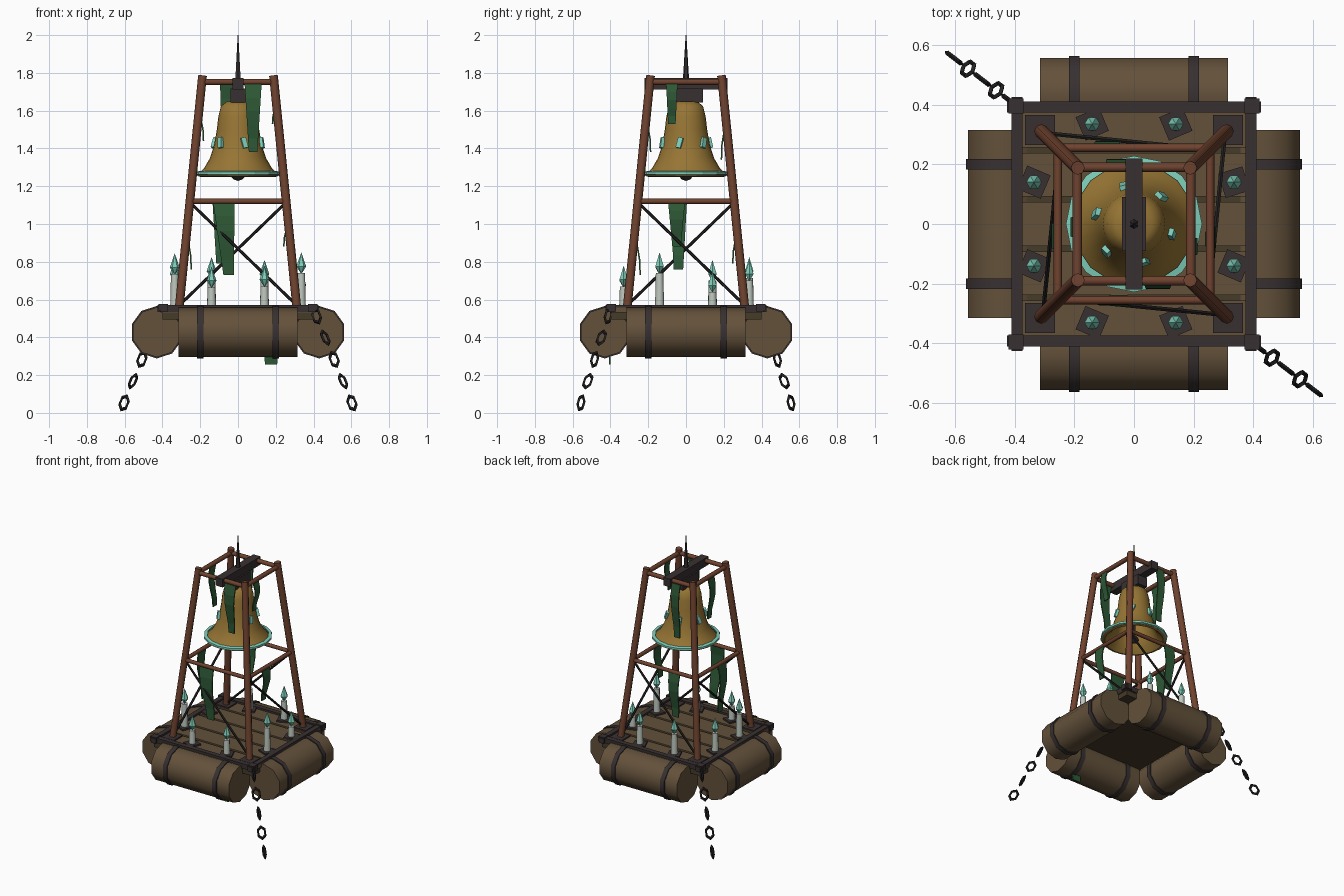
import bpy, bmesh, math, random
from mathutils import Vector, Matrix

random.seed(4)
if "Cube" in bpy.data.objects:
    bpy.data.objects.remove(bpy.data.objects["Cube"])


def material(name, r, g, b):
    m = bpy.data.materials.new(name)
    m.use_nodes = True
    m.diffuse_color = (r, g, b, 1)
    m.node_tree.nodes["Principled BSDF"].inputs["Base Color"].default_value = (r, g, b, 1)
    return m


wood = material("weathered wood", .125, .082, .043)
under = material("dark wood", .06, .043, .022)
iron = material("dark iron", .04, .03, .031)
rust = material("rusted steel", .16, .055, .028)
brass = material("old brass", .31, .18, .035)
teal = material("glowing teal", .21, .62, .49)
wax = material("pale wax", .52, .58, .52)
weed = material("seaweed green", .027, .1, .037)
black = material("chain black", .018, .015, .015)


def finish(bm, name, mat, smooth=0):
    bmesh.ops.recalc_face_normals(bm, faces=bm.faces)
    me = bpy.data.meshes.new(name)
    bm.to_mesh(me)
    bm.free()
    me.materials.append(mat)
    ob = bpy.data.objects.new(name, me)
    bpy.context.collection.objects.link(ob)
    if smooth:
        bpy.ops.object.select_all(action='DESELECT')
        ob.select_set(True)
        bpy.context.view_layer.objects.active = ob
        bpy.ops.object.shade_smooth_by_angle(angle=math.radians(smooth))
    return ob


def box(name, mat, centre, size, turn=0):
    bm = bmesh.new()
    m = Matrix.Translation(centre) @ Matrix.Rotation(turn, 4, 'Z') @ Matrix.Diagonal((*size, 1))
    bmesh.ops.create_cube(bm, size=1, matrix=m)
    return finish(bm, name, mat)


def bar(name, mat, a, b, r, sides=8, r2=None, smooth=50):
    a, b = Vector(a), Vector(b)
    d = b - a
    m = Matrix.Translation((a + b) / 2) @ d.to_track_quat('Z', 'Y').to_matrix().to_4x4()
    bm = bmesh.new()
    bmesh.ops.create_cone(bm, cap_ends=True, segments=sides, radius1=r,
                          radius2=r if r2 is None else r2, depth=d.length, matrix=m)
    return finish(bm, name, mat, smooth)


def lathe(name, mat, profile, sides, centre=(0, 0, 0), smooth=0, closed=False):
    bm = bmesh.new()
    vs = [bm.verts.new((r, 0, z)) for r, z in profile]
    es = [bm.edges.new(p) for p in zip(vs, vs[1:])]
    if closed:
        es.append(bm.edges.new((vs[-1], vs[0])))
    bmesh.ops.spin(bm, geom=vs + es, cent=(0, 0, 0), axis=(0, 0, 1),
                   angle=math.tau, steps=sides)
    bmesh.ops.remove_doubles(bm, verts=bm.verts, dist=1e-4)
    bmesh.ops.translate(bm, verts=bm.verts, vec=centre)
    return finish(bm, name, mat, smooth)


def strip(name, top, drop, turn, w1=.09, w2=.045, lean=0):
    # Tapering, wavy ribbon that hangs from a rail
    bm = bmesh.new()
    m = Matrix.Translation(top) @ Matrix.Rotation(turn, 4, 'Z')
    rows = []
    for i in range(6):
        t = i / 5
        w = (w1 + (w2 - w1) * t) / 2
        y = -.014 * math.sin(t * 5)
        rows.append([bm.verts.new(m @ Vector((lean * t + s * w, y, -drop * t))) for s in (-1, 1)])
    for p, q in zip(rows, rows[1:]):
        bm.faces.new((p[0], p[1], q[1], q[0]))
    ob = finish(bm, name, weed)
    ob.modifiers.new("thickness", 'SOLIDIFY').thickness = .008


def quarter(k, x, y, z):
    return Matrix.Rotation(k * math.pi / 2, 3, 'Z') @ Vector((x, y, z))


# Four sides: barrel floats, deck rails, tower legs, rails and braces
for k in range(4):
    q = lambda x, y, z: quarter(k, x, y, z)
    bar("float_barrel", wood, q(-.315, -.43, .427), q(.315, -.43, .427), .132, 10, smooth=40)
    for x in (-.2, .2):
        bar("barrel_band", iron, q(x - .017, -.43, .427), q(x + .017, -.43, .427), .139, 10, smooth=40)
    turn = k * math.pi / 2
    box("deck_rail", iron, q(0, -.392, .553), (.85, .036, .036), turn)
    box("foot_plate", iron, q(.315, -.315, .561), (.1, .1, .012), turn)
    bar("tower_leg", rust, q(.311, -.311, .56), q(.188, -.188, 1.785), .023)
    bar("top_rail", rust, q(-.19, -.19, 1.752), q(.19, -.19, 1.752), .016)
    bar("middle_rail", rust, q(-.255, -.255, 1.12), q(.255, -.255, 1.12), .014)
    bar("brace", black, q(-.25, -.25, 1.11), q(.305, -.305, .575), .008, 6)
    box("corner_bolt", iron, q(.395, -.395, .56), (.05, .05, .035), turn)

# Deck slab and planks
box("deck_base", under, (0, 0, .515), (.8, .8, .04))
for i in range(-2, 3):
    box("deck_plank", wood, (0, i * .165, .545), (.82, .147, .025))

# Candles on tilted plates
candles = [(-.14, -.33, .665), (.14, -.33, .67), (.335, -.14, .74), (.335, .14, .64),
           (.14, .335, .7), (-.14, .335, .715), (-.335, .14, .7), (-.335, -.14, .735)]
for x, y, top in candles:
    box("candle_plate", iron, (x, y, .562), (.085, .085, .014), random.choice((-.4, .4, .3)))
    bar("candle", wax, (x, y, .56), (x, y, top), .024, 8, .02)
    lathe("candle_flame", teal, [(0, 0), (.026, .04), (.012, .08), (0, .115)], 6, (x, y, top - .005))

# Headstock and spike
box("cross_beam", iron, (0, 0, 1.742), (.058, .44, .06))
box("bell_yoke", iron, (0, 0, 1.68), (.08, .18, .075))
bar("spike", iron, (0, 0, 1.77), (0, 0, 2), .016, 6, .002)

# Bell with open mouth, rim, clapper and marks
outer = [(0, 1.65), (.06, 1.648), (.09, 1.625), (.104, 1.57), (.112, 1.5), (.126, 1.42),
         (.148, 1.35), (.18, 1.295), (.218, 1.255)]
inner = [(r - .018, z - .01) for r, z in reversed(outer[1:-1])]
lathe("bell", brass, outer + [(.2, 1.25)] + inner + [(0, 1.63)], 24, smooth=40)
lathe("bell_rim", teal, [(.212, 1.258), (.228, 1.262), (.228, 1.276), (.205, 1.28)], 16, closed=True)
bar("clapper_rod", iron, (0, 0, 1.63), (0, 0, 1.25), .01, 6)
lathe("clapper", iron, [(0, 1.28), (.024, 1.272), (.036, 1.25), (.024, 1.236), (0, 1.228)], 10, smooth=60)
for i in range(6):
    bm = bmesh.new()
    m = (Matrix.Rotation(math.radians(45 + 60 * i), 4, 'Z') @ Matrix.Translation((.131, 0, 1.43))
         @ Matrix.Rotation(-.2, 4, 'Y') @ Matrix.Rotation(random.uniform(-.4, .4), 4, 'X')
         @ Matrix.Diagonal((.018, .026, .056, 1)))
    bmesh.ops.create_cube(bm, size=1, matrix=m)
    finish(bm, "bell_mark", teal)

# Seaweed hanging from the rails
side = math.pi / 2
strip("upper_weed_front", (.08, -.205, 1.74), .36, 0, .09, .045)
strip("upper_weed_right", (.2, -.075, 1.74), .21, side, .06, .04)
strip("upper_weed_back", (-.06, .205, 1.74), .4, 2 * side, .07, .045)
strip("upper_weed_left", (-.2, -.01, 1.74), .3, -side, .07, .04)
strip("lower_weed_front", (-.075, -.26, 1.12), .39, 0, .115, .055, .025)
strip("lower_weed_right", (.26, -.05, 1.12), .24, side, .09, .045)
strip("lower_weed_back", (-.09, .265, 1.12), .33, 2 * side, .09, .05)
strip("lower_weed_left", (-.265, -.04, 1.12), .36, -side, .09, .05)
strip("trailing_weed", (.175, -.42, .5), .245, 0, .09, .065)

# Mooring chains at two opposite corners, with links turned alternately
for s, corner in ((1, "right"), (-1, "left")):
    step = Vector((s * .047, -s * .036, -.115))
    d = step.normalized()
    flat = d.cross((0, 0, 1)).normalized()
    for i in range(5):
        width = flat if i % 2 else d.cross(flat)
        normal = d.cross(width)
        place = Matrix((d, width, normal)).transposed().to_4x4()
        place.translation = Vector((s * .415, -s * .412, .513)) + step * i
        bpy.ops.mesh.primitive_torus_add(major_segments=6, minor_segments=4,
                                         major_radius=.027, minor_radius=.008)
        link = bpy.context.object
        link.name = "chain_link_" + corner
        link.data.transform(place @ Matrix.Diagonal((1.45, 1, 1, 1)))
        link.data.materials.append(black)
